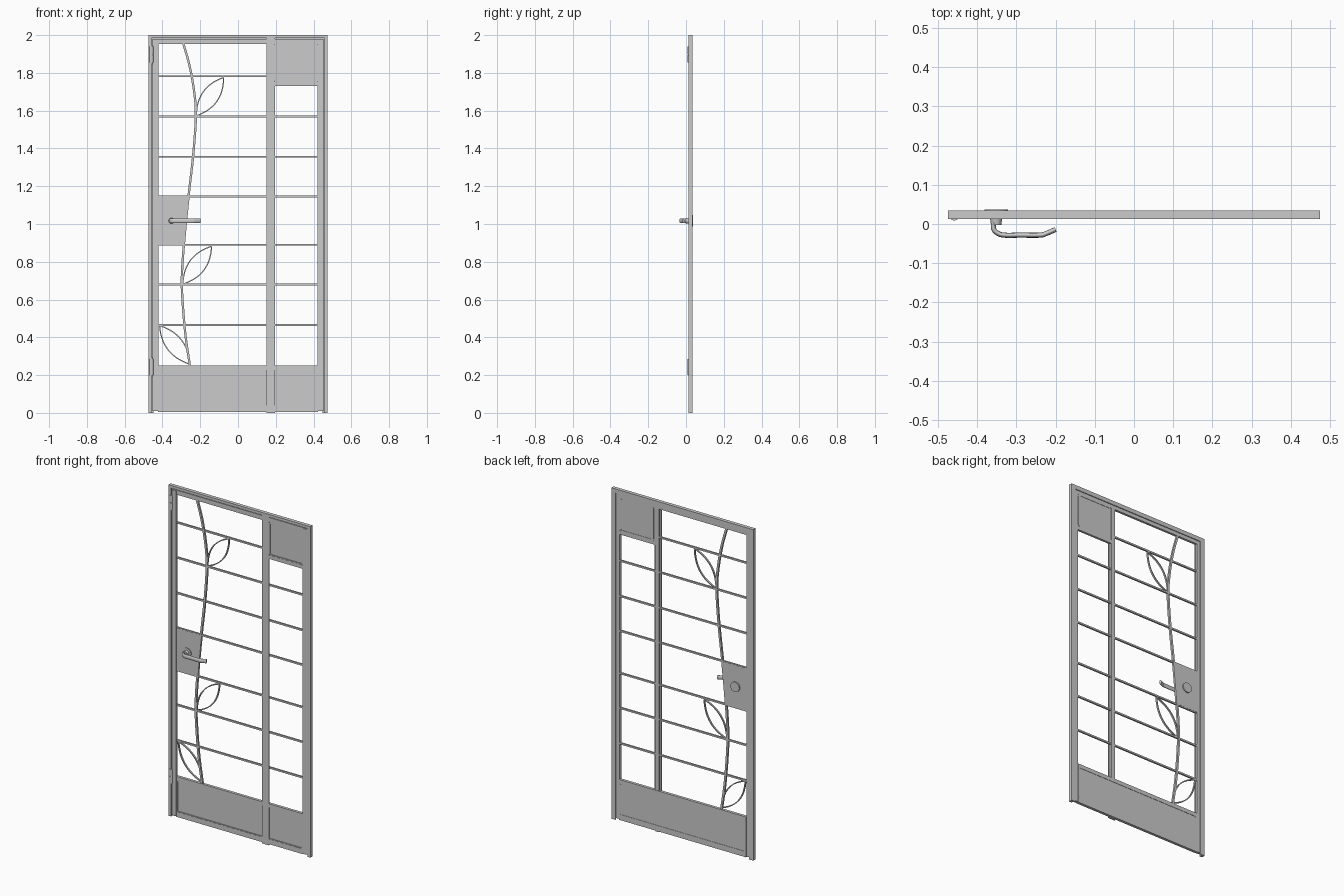
import bpy, bmesh, math
from mathutils import Vector

if "Cube" in bpy.data.objects:
    bpy.data.objects.remove(bpy.data.objects["Cube"])

F, B = 0.013, 0.035          # front and back planes of the door
MID = 0.024


def finish(name, bm, smooth=False):
    bmesh.ops.recalc_face_normals(bm, faces=bm.faces)
    me = bpy.data.meshes.new(name)
    bm.to_mesh(me)
    bm.free()
    ob = bpy.data.objects.new(name, me)
    bpy.context.collection.objects.link(ob)
    if smooth:
        bpy.ops.object.select_all(action='DESELECT')
        ob.select_set(True)
        bpy.context.view_layer.objects.active = ob
        bpy.ops.object.shade_smooth_by_angle()
    return ob


def prism(name, outline, y0, y1):
    """Extrude an xz outline from y0 to y1."""
    bm = bmesh.new()
    face = bm.faces.new([bm.verts.new((x, y0, z)) for x, z in outline])
    ext = bmesh.ops.extrude_face_region(bm, geom=[face])['geom']
    bmesh.ops.translate(bm, vec=(0, y1 - y0, 0),
                        verts=[v for v in ext if isinstance(v, bmesh.types.BMVert)])
    return finish(name, bm)


def box(name, x0, x1, z0, z1, y0=F, y1=B):
    return prism(name, [(x0, z0), (x1, z0), (x1, z1), (x0, z1)], y0, y1)


def strip(name, pts, w, y0, y1, closed=False):
    """Flat bar of width w swept along an xz path."""
    bm, rings, n = bmesh.new(), [], len(pts)
    P = [Vector(p) for p in pts]
    for i, p in enumerate(P):
        a = P[(i - 1) % n] if closed or i else p
        b = P[(i + 1) % n] if closed or i < n - 1 else p
        t = (b - a).normalized()
        o = Vector((-t.y, t.x)) * w / 2
        rings.append([bm.verts.new((q.x, y, q.y)) for q, y in
                      ((p + o, y0), (p + o, y1), (p - o, y1), (p - o, y0))])
    for i in range(n if closed else n - 1):
        r, s = rings[i], rings[(i + 1) % n]
        for k in range(4):
            bm.faces.new((r[k], r[(k + 1) % 4], s[(k + 1) % 4], s[k]))
    if not closed:
        bm.faces.new(rings[0])
        bm.faces.new(rings[-1][::-1])
    return finish(name, bm, True)


def smooth_path(pts, steps=5):
    """Catmull-Rom interpolation of xz points."""
    P = [Vector(p) for p in pts]
    P = [2 * P[0] - P[1]] + P + [2 * P[-1] - P[-2]]
    out = []
    for i in range(1, len(P) - 2):
        a, b, c, d = P[i - 1:i + 3]
        for k in range(steps):
            t = k / steps
            out.append(0.5 * (2 * b + (c - a) * t + (2 * a - 5 * b + 4 * c - d) * t * t
                              + (3 * b - a - 3 * c + d) * t ** 3))
    return out + [P[-2]]


def cylinder(name, loc, r, depth, axis='Y', r2=None):
    bm = bmesh.new()
    bmesh.ops.create_cone(bm, cap_ends=True, segments=24, radius1=r,
                          radius2=r if r2 is None else r2, depth=depth)
    ob = finish(name, bm, True)
    ob.location = loc
    if axis == 'Y':
        ob.rotation_euler.x = math.pi / 2
    return ob


def rounded_rect(x0, x1, z0, z1, r):
    pts = []
    for cx, cz, a0 in ((x1 - r, z1 - r, 0), (x0 + r, z1 - r, 90),
                       (x0 + r, z0 + r, 180), (x1 - r, z0 + r, 270)):
        for k in range(5):
            a = math.radians(a0 + k * 22.5)
            pts.append((cx + r * math.cos(a), cz + r * math.sin(a)))
    return pts


# outer frame: jambs and head, with a stop lip on the back
for s, side in ((-1, "left"), (1, "right")):
    def span(a, b):
        return sorted((s * a, s * b))
    box(side + "_jamb", *span(0.475, 0.457), 0, 2)
    box(side + "_jamb_stop", *span(0.457, 0.447), 0, 1.985, 0.030, B)
    # door leaf stile, with a front flange on its inner side
    box(side + "_stile", *span(0.453, 0.424), 0.01, 1.98, 0.016, 0.030)
    box(side + "_stile_flange", *span(0.445, 0.422), 0.01, 1.975, F, 0.016)
box("head", -0.457, 0.457, 1.984, 2)
box("head_stop", -0.447, 0.447, 1.975, 1.984, 0.030, B)
box("top_rail", -0.424, 0.424, 1.953, 1.98, 0.016, 0.030)

# mullion: T section running in front of the panels
box("mullion_front", 0.150, 0.197, 0, 1.985, F, 0.019)
box("mullion_web", 0.160, 0.187, 0.0, 1.975, 0.019, 0.030)

# kick panel and small upper panel
box("bottom_rail", -0.424, 0.424, 0.006, 0.036, 0.016, 0.033)
box("kick_rail", -0.424, 0.424, 0.228, 0.25, 0.016, 0.033)
box("kick_panel", -0.424, 0.424, 0.03, 0.235, 0.022, 0.031)
strip("kick_panel_bead", rounded_rect(-0.42, 0.42, 0.036, 0.230, 0.012),
      0.008, 0.017, 0.033, True)
box("upper_panel_rail", 0.187, 0.424, 1.730, 1.752, 0.016, 0.030)
box("upper_panel", 0.187, 0.424, 1.745, 1.96, 0.021, 0.028)
strip("upper_panel_bead", rounded_rect(0.199, 0.418, 1.754, 1.952, 0.012),
      0.008, 0.017, 0.030, True)

# horizontal bars
for i, z in enumerate((1.782, 1.570, 1.356, 1.146, 0.890, 0.680, 0.466)):
    box(f"bar_{i + 1}", -0.424, 0.165 if i == 0 else 0.424, z - 0.005, z + 0.005,
        MID - 0.005, MID + 0.005)

# winding stem
stem = smooth_path([(-0.29, 1.957), (-0.257, 1.84), (-0.232, 1.70), (-0.223, 1.57),
                    (-0.238, 1.356), (-0.262, 1.146), (-0.284, 0.92), (-0.297, 0.73),
                    (-0.294, 0.60), (-0.278, 0.41), (-0.254, 0.245)])
strip("stem", stem, 0.012, MID - 0.006, MID + 0.006)

# leaves: two arcs from base to tip
for i, (b, t) in enumerate((((-0.220, 1.573), (-0.076, 1.776)),
                            ((-0.292, 0.682), (-0.140, 0.882)),
                            ((-0.255, 0.258), (-0.415, 0.462)))):
    b, t = Vector(b), Vector(t)
    n = Vector((-(t - b).y, (t - b).x)).normalized()
    for s, side in ((1, "a"), (-1, "b")):
        arc = [b.lerp(t, k / 14) + n * s * 0.044 * (1 - (k / 7 - 1) ** 2) for k in range(15)]
        strip(f"leaf_{i + 1}_{side}", arc, 0.006, MID - 0.005, MID + 0.005)

# lock plate filling the gap up to the stem
edge = [(-0.262, 1.146)] + [tuple(p) for p in stem if 0.9 < p.y < 1.14] + [(-0.286, 0.89)]
prism("lock_plate", [(-0.424, 0.89), (-0.424, 1.146)] + edge, 0.018, 0.030)

# lever handle and roses
HX, HZ = -0.352, 1.017
cylinder("back_rose", (HX, 0.033, HZ), 0.03, 0.007)
cylinder("front_rose", (HX, 0.0155, HZ), 0.028, 0.006)
cylinder("handle_neck", (HX, 0.0055, HZ), 0.0155, 0.017, r2=0.013)
cu = bpy.data.curves.new("lever", 'CURVE')
cu.dimensions = '3D'
cu.bevel_depth, cu.bevel_resolution, cu.use_fill_caps = 0.0065, 4, True
path = smooth_path([(HX - 0.007, 0.004), (HX - 0.006, -0.013), (HX + 0.003, -0.023),
                    (HX + 0.02, -0.0285), (-0.29, -0.0285), (-0.24, -0.0285),
                    (-0.226, -0.025), (-0.20, -0.014)], 4)
sp = cu.splines.new('POLY')
sp.points.add(len(path) - 1)
for pt, p in zip(sp.points, path):
    pt.co = (p.x, p.y, 0, 1)
sp.use_smooth = True
lever = bpy.data.objects.new("lever", cu)
bpy.context.collection.objects.link(lever)
lever.location.z, lever.scale.z = HZ, 2
bpy.ops.object.select_all(action='DESELECT')
lever.select_set(True)
bpy.context.view_layer.objects.active = lever
bpy.ops.object.convert(target='MESH')

# hinges: two knuckles with a pin between
for side, z in (("lower", 0.243), ("upper", 1.897)):
    cylinder(side + "_hinge_pin", (-0.459, 0.022, z), 0.007, 0.098, 'Z')
    for d, part in ((-0.022, "bottom"), (0.022, "top")):
        cylinder(f"{side}_hinge_{part}", (-0.459, 0.022, z + d), 0.013, 0.042, 'Z')
